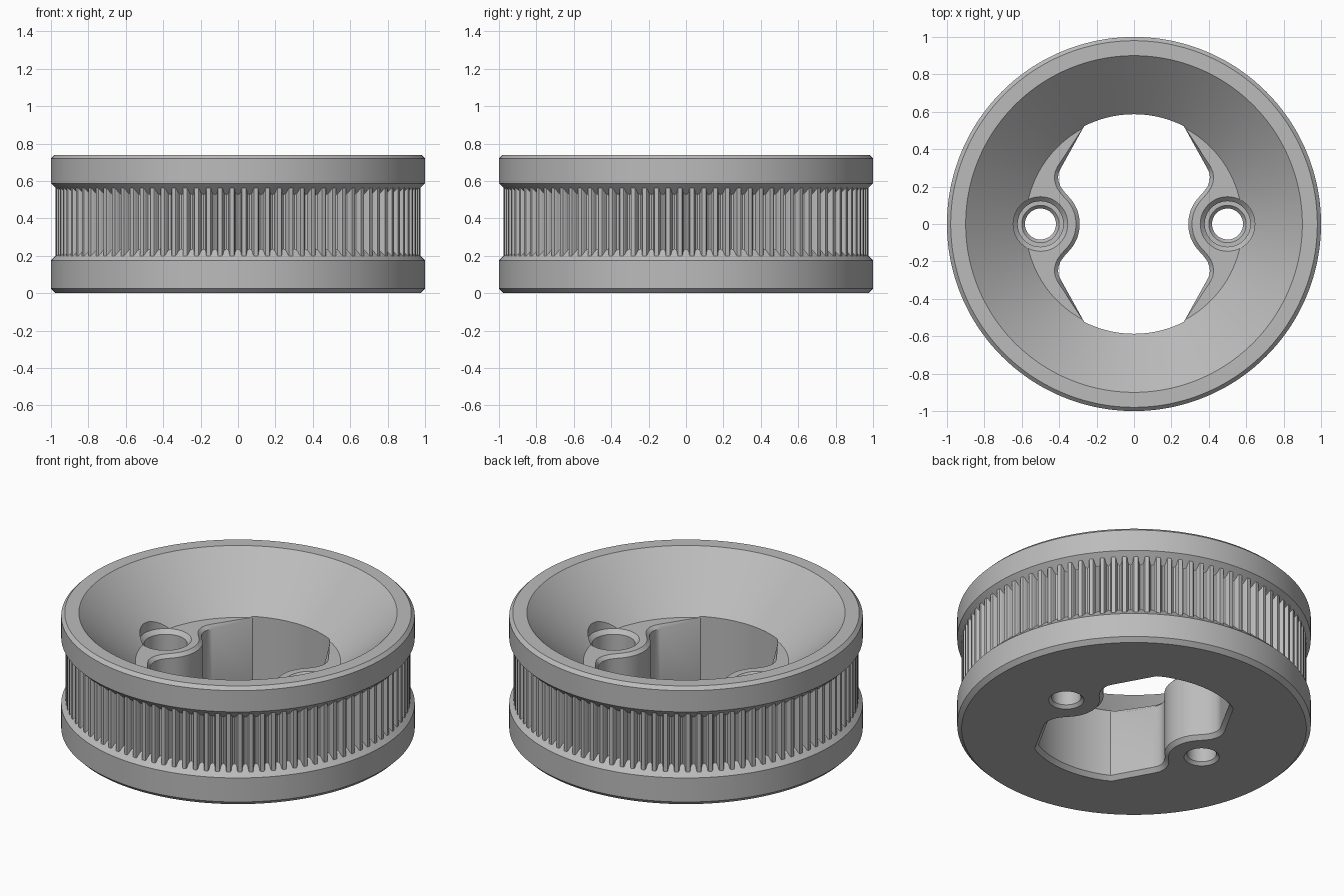
import bpy, bmesh
from math import sin, cos, pi, radians, hypot

default = bpy.data.objects.get("Cube")
if default:
    bpy.data.objects.remove(default)

grey = bpy.data.materials.new("satin_grey")
grey.use_nodes = True
colour = (0.5, 0.5, 0.5, 1)
grey.diffuse_color = colour
grey.node_tree.nodes["Principled BSDF"].inputs["Base Color"].default_value = colour


def loft(name, rings):
    """Closed solid through a stack of equal-length rings."""
    bm = bmesh.new()
    loops = [[bm.verts.new(p) for p in ring] for ring in rings]
    n = len(loops[0])
    for a, b in zip(loops, loops[1:]):
        for i in range(n):
            j = (i + 1) % n
            bm.faces.new((a[i], a[j], b[j], b[i]))
    bm.faces.new(loops[0])
    bm.faces.new(loops[-1])
    bmesh.ops.recalc_face_normals(bm, faces=bm.faces)
    mesh = bpy.data.meshes.new(name)
    bm.to_mesh(mesh)
    bm.free()
    mesh.materials.append(grey)
    obj = bpy.data.objects.new(name, mesh)
    bpy.context.collection.objects.link(obj)
    return obj


def circle_ring(x, r, z, n=48):
    return [(x + r * cos(2 * pi * i / n), r * sin(2 * pi * i / n), z) for i in range(n)]


# Toothed band: (fraction of pitch, groove depth), repeated round the wheel
TEETH = 96
TIP = 0.975
half = [(0, 0), (0.17, 0), (0.23, 0.006), (0.26, 0.02), (0.34, 0.031)]
pitch = half + [(0.5, 0.036)] + [(1 - f, d) for f, d in reversed(half[1:])]
samples = [(2 * pi * (t + f + 0.5) / TEETH, TIP - d)
           for t in range(TEETH) for f, d in pitch]


def wheel_ring(r, z):
    return [(r * cos(a), r * sin(a), z) for a, _ in samples]


def tooth_ring(z, slope):
    """Ring following the teeth, running out on the sloped flange face."""
    return [(r * cos(a), r * sin(a), z + slope * (1 - r)) for a, r in samples]


FLOOR = 0.44
body = loft("pulley_body", [
    wheel_ring(0.975, 0), wheel_ring(1, 0.025), wheel_ring(1, 0.175),
    tooth_ring(0.175, 1), tooth_ring(0.587, -1),
    wheel_ring(1, 0.587), wheel_ring(1, 0.72), wheel_ring(0.98, 0.74),
    wheel_ring(0.9, 0.74), wheel_ring(0.58, FLOOR)])

# Central opening: one quarter of the outline, mirrored twice
quarter = [(0.5 - 0.21 * cos(radians(a)), 0.21 * sin(radians(a))) for a in range(0, 46, 5)]
quarter += [(0.375, 0.175), (0.393, 0.2), (0.403, 0.227), (0.406, 0.25), (0.402, 0.275),
            (0.39, 0.3)]
quarter += [(0.587 * cos(radians(a)), 0.587 * sin(radians(a))) for a in range(63, 91, 3)]
upper = quarter + [(-x, y) for x, y in reversed(quarter[:-1])]
outline = upper + [(x, -y) for x, y in reversed(upper[1:-1])]


def opening_ring(z, offset, sides_only=False):
    ring = []
    for i, (x, y) in enumerate(outline):
        px, py = outline[i - 1]
        qx, qy = outline[(i + 1) % len(outline)]
        tx, ty = qx - px, qy - py
        length = hypot(tx, ty)
        d = 0 if sides_only and hypot(x, y) > 0.58 else offset
        ring.append((x + d * ty / length, y - d * tx / length, z))
    return ring


cutters = [loft("opening_cutter", [
    opening_ring(-0.1, 0.022), opening_ring(0, 0.022), opening_ring(0.025, 0),
    opening_ring(FLOOR - 0.02, 0), opening_ring(FLOOR, 0.02, True),
    opening_ring(1, 0.02, True)])]

# Screw holes: chamfered through hole with a counterbore
for side in (-1, 1):
    steps = [(0.1, -0.1), (0.1, 0), (0.083, 0.018), (0.083, 0.28), (0.1, 0.3), (0.122, 0.3),
             (0.122, FLOOR - 0.025), (0.146, FLOOR), (0.146, 1)]
    cutters.append(loft("screw_hole_cutter",
                        [circle_ring(side * 0.5, r, z) for r, z in steps]))

bpy.ops.object.select_all(action='DESELECT')
bpy.context.view_layer.objects.active = body
body.select_set(True)
for cutter in cutters:
    cutter.hide_render = True
    mod = body.modifiers.new("cut", 'BOOLEAN')
    mod.operation = 'DIFFERENCE'
    mod.solver = 'EXACT'
    mod.object = cutter
    bpy.ops.object.modifier_apply(modifier=mod.name)
    bpy.data.objects.remove(cutter)

bpy.ops.object.shade_smooth_by_angle(angle=radians(30))
